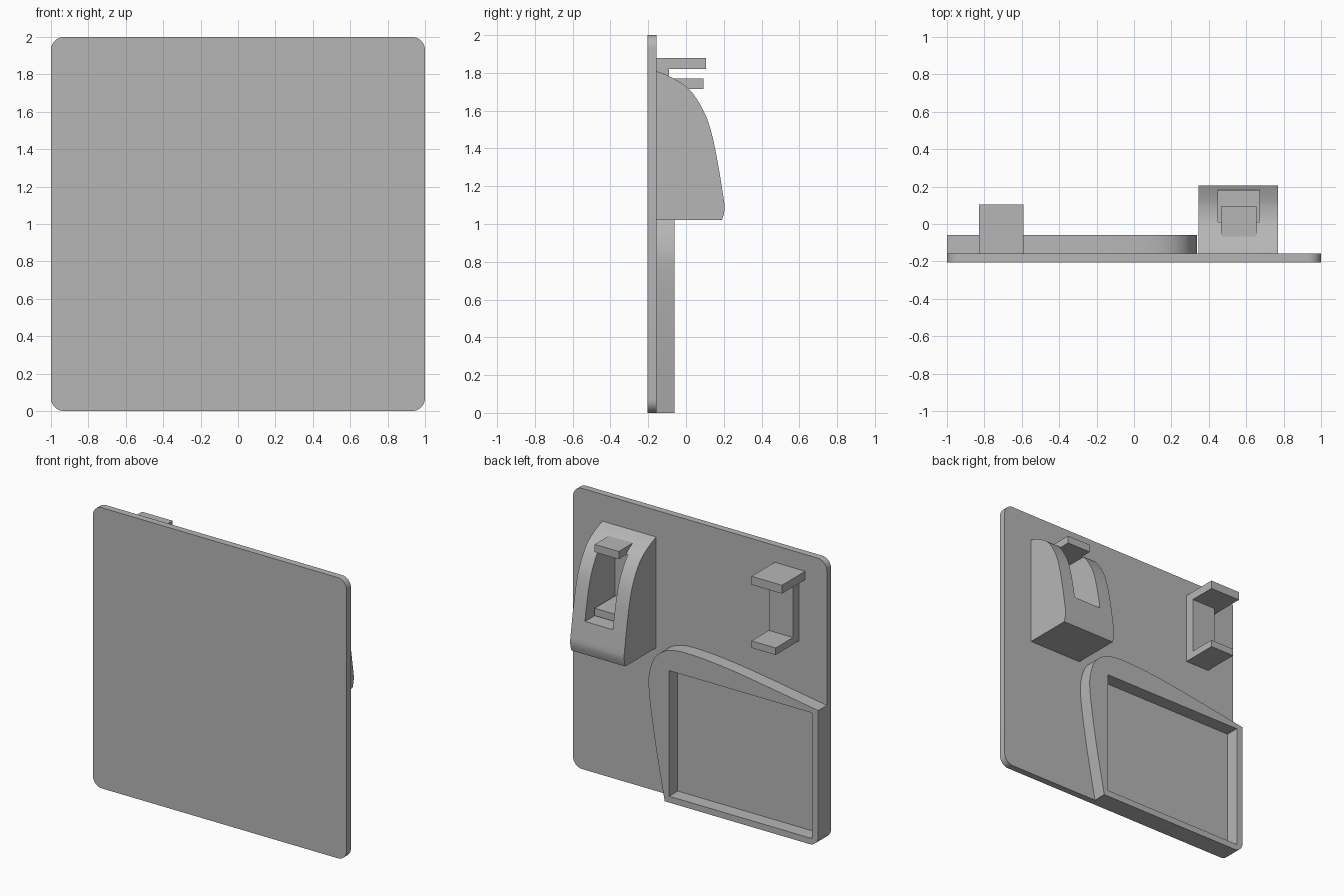
import bpy
import bmesh
from math import sin, cos, pi, radians
from mathutils import Vector

cube = bpy.data.objects.get("Cube")
if cube:
    bpy.data.objects.remove(cube, do_unlink=True)

# Single material
grey = bpy.data.materials.new("plain_grey")
grey.use_nodes = True
tone = (0.47, 0.47, 0.47, 1)
grey.diffuse_color = tone
grey.node_tree.nodes["Principled BSDF"].inputs["Base Color"].default_value = tone

FRONT, BACK = -0.205, -0.157  # the two faces of the plate
CORNER = 0.07


def extrude(name, points, depth):
    """Close a 3D outline into a face and extrude it along a vector."""
    bm = bmesh.new()
    face = bm.faces.new([bm.verts.new(p) for p in points])
    result = bmesh.ops.extrude_face_region(bm, geom=[face], use_keep_orig=True)
    moved = [v for v in result["geom"] if isinstance(v, bmesh.types.BMVert)]
    bmesh.ops.translate(bm, verts=moved, vec=depth)
    bmesh.ops.recalc_face_normals(bm, faces=bm.faces)
    mesh = bpy.data.meshes.new(name)
    bm.to_mesh(mesh)
    bm.free()
    mesh.materials.append(grey)
    obj = bpy.data.objects.new(name, mesh)
    bpy.context.collection.objects.link(obj)
    return obj


def box(name, x, y, z):
    base = [(x[0], y[0], z[0]), (x[1], y[0], z[0]), (x[1], y[1], z[0]), (x[0], y[1], z[0])]
    return extrude(name, base, (0, 0, z[1] - z[0]))


def arc(cx, cz, start):
    """Quarter circle for a rounded plate corner."""
    angles = [radians(start) + pi / 2 * i / 8 for i in range(9)]
    return [(cx + CORNER * cos(a), cz + CORNER * sin(a)) for a in angles]


def spline(points, steps=6):
    """Smooth curve through a few control points."""
    p = [Vector(q) for q in points]
    p = [2 * p[0] - p[1]] + p + [2 * p[-1] - p[-2]]
    curve = []
    for a, b, c, d in zip(p, p[1:], p[2:], p[3:]):
        for i in range(steps):
            t = i / steps
            curve.append(0.5 * (2 * b + (c - a) * t + (2 * a - 5 * b + 4 * c - d) * t ** 2
                                + (3 * b - a - 3 * c + d) * t ** 3))
    return [tuple(q) for q in curve] + [tuple(p[-2])]


def activate(obj):
    bpy.ops.object.select_all(action="DESELECT")
    obj.select_set(True)
    bpy.context.view_layer.objects.active = obj


def carve(obj, cutter):
    activate(obj)
    mod = obj.modifiers.new("opening", "BOOLEAN")
    mod.operation, mod.solver, mod.object = "DIFFERENCE", "EXACT", cutter
    bpy.ops.object.modifier_apply(modifier=mod.name)
    bpy.data.objects.remove(cutter, do_unlink=True)


def smooth(obj):
    activate(obj)
    bpy.ops.object.shade_smooth_by_angle(angle=radians(25))


# Rounded square plate
edge = 1 - CORNER
outline = (arc(edge, 2 - CORNER, 0) + arc(-edge, 2 - CORNER, 90)
           + arc(-edge, CORNER, 180) + arc(edge, CORNER, 270))
plate = extrude("back_plate", [(x, FRONT, z) for x, z in outline], (0, BACK - FRONT, 0))
smooth(plate)

# Raised frame with a curved top and outer side, and a rectangular recess
curve = spline([(0.21, 0), (0.285, 0.4), (0.335, 0.76), (0.325, 0.91), (0.275, 1.02),
                (0.17, 1.085), (0.0, 1.1), (-0.35, 1.07), (-1, 0.97)])
outline = curve + arc(-edge, CORNER, 180)
frame = extrude("raised_frame", [(x, BACK - 0.01, z) for x, z in outline], (0, 0.107, 0))
carve(frame, box("recess_cutter", (-0.95, 0.175), (BACK, 0.1), (0.045, 0.94)))
smooth(frame)

# Curved housing with a slot in its sloping face
curve = spline([(BACK, 1.81), (-0.075, 1.775), (0.02, 1.71), (0.095, 1.595),
                (0.137, 1.475), (0.17, 1.315), (0.2, 1.13)])
side = [(BACK - 0.01, 1.02), (BACK - 0.01, 1.81)] + curve + [
    (0.205, 1.1), (0.205, 1.08), (0.2, 1.05), (0.19, 1.02)]
housing = extrude("curved_housing", [(0.345, y, z) for y, z in side], (0.425, 0, 0))
carve(housing, box("slot_cutter", (0.45, 0.67), (BACK, 0.4), (1.25, 1.72)))
smooth(housing)

# Pair of shelves inside the housing slot
for name, low, high in (("upper", 1.715, 1.77), ("lower", 1.262, 1.315)):
    box("housing_" + name + "_shelf", (0.465, 0.655), (BACK - 0.01, 0.093), (low, high))

# Open bracket: a web with a wide upper shelf and a narrower lower shelf
box("bracket_web", (-0.78, -0.59), (BACK - 0.01, -0.09), (1.42, 1.82))
box("bracket_upper_shelf", (-0.83, -0.59), (BACK - 0.01, 0.105), (1.82, 1.88))
box("bracket_lower_shelf", (-0.78, -0.59), (BACK - 0.01, 0.105), (1.37, 1.42))
